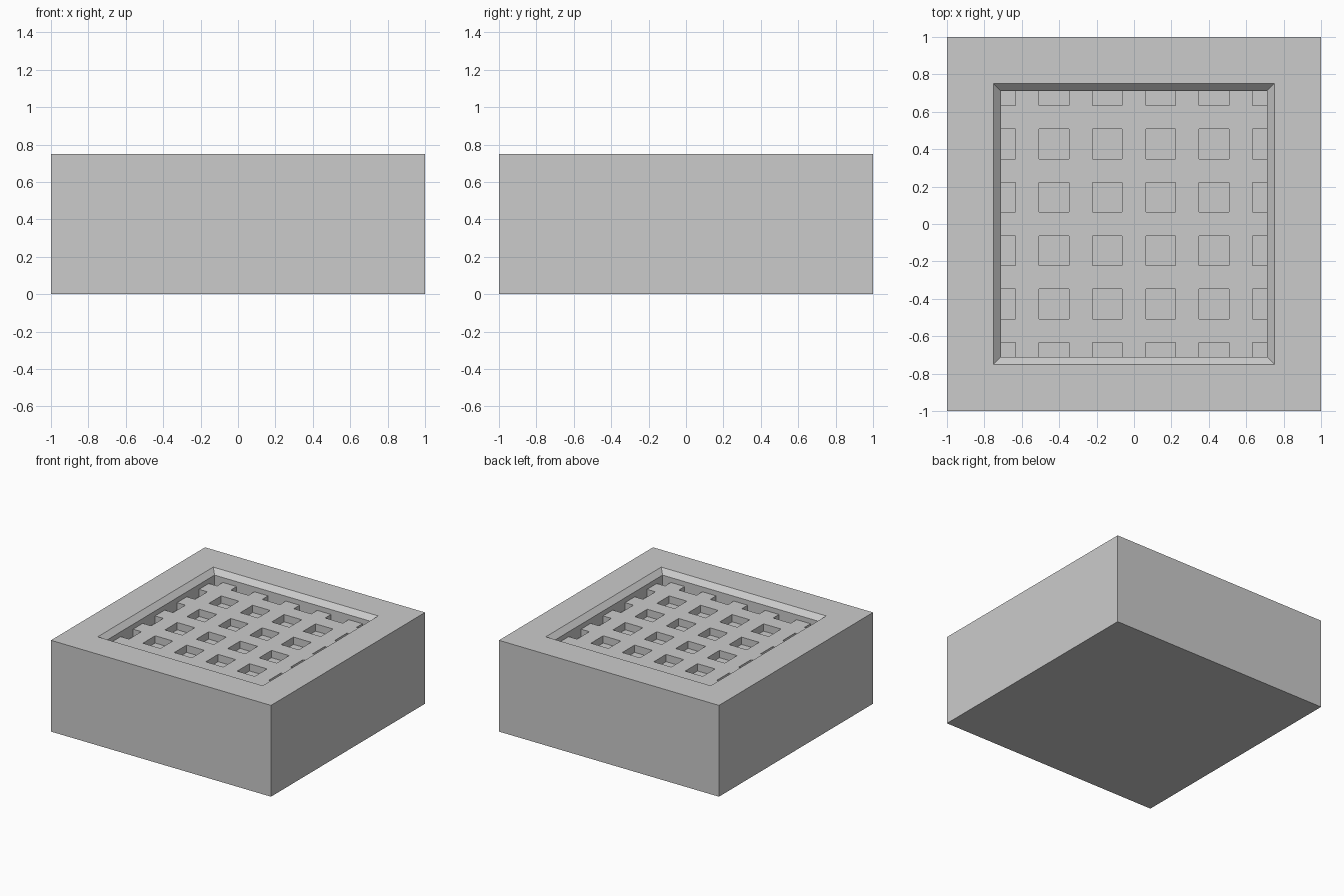
import bpy, bmesh

if "Cube" in bpy.data.objects:
    bpy.data.objects.remove(bpy.data.objects["Cube"])

H = 0.75           # block height
RIM = 0.75         # half width of the opening
WALL = 0.71        # half width of the pocket below the chamfer
CHAMFER_Z = 0.71
GRID_Z = 0.67      # top of the lattice
PIT_Z = 0.61       # bottom of the square holes
PITCH, HOLE = 2 / 7, 0.16


def finish(name, bm):
    bmesh.ops.remove_doubles(bm, verts=bm.verts, dist=1e-5)
    bmesh.ops.recalc_face_normals(bm, faces=bm.faces)
    mesh = bpy.data.meshes.new(name)
    bm.to_mesh(mesh)
    bm.free()
    obj = bpy.data.objects.new(name, mesh)
    bpy.context.collection.objects.link(obj)
    return obj


def quad(bm, *pts):
    bm.faces.new([bm.verts.new(p) for p in pts])


bm = bmesh.new()

# Outer block, flat rim and chamfered opening, as stacked square rings
rings = [[bm.verts.new((sx * h, sy * h, z)) for sx, sy in ((-1, -1), (1, -1), (1, 1), (-1, 1))]
         for h, z in ((1, 0), (1, H), (RIM, H), (WALL, CHAMFER_Z))]
bm.faces.new(rings[0][::-1])
for a, b in zip(rings, rings[1:]):
    for i in range(4):
        j = (i + 1) % 4
        bm.faces.new((a[i], a[j], b[j], b[i]))

# Lattice floor: alternating bars and holes, edge holes clipped by the wall
lines = [-WALL]
for k in range(6):
    c = (k - 2.5) * PITCH
    lines += [c - HOLE / 2, c + HOLE / 2]
lines = [-WALL] + [v for v in lines if abs(v) < WALL - 1e-4] + [WALL]
n = len(lines) - 1


def level(i, j):
    if not (0 <= i < n and 0 <= j < n):
        return CHAMFER_Z
    return PIT_Z if i % 2 == 0 and j % 2 == 0 else GRID_Z


for i in range(n):
    for j in range(n):
        x0, x1, y0, y1 = lines[i], lines[i + 1], lines[j], lines[j + 1]
        z = level(i, j)
        quad(bm, (x0, y0, z), (x1, y0, z), (x1, y1, z), (x0, y1, z))
        # Vertical sides up to each higher neighbour
        for di, dj, p, q in ((-1, 0, (x0, y0), (x0, y1)), (1, 0, (x1, y1), (x1, y0)),
                             (0, -1, (x1, y0), (x0, y0)), (0, 1, (x0, y1), (x1, y1))):
            t = level(i + di, j + dj)
            if t > z:
                quad(bm, (*p, z), (*q, z), (*q, t), (*p, t))

block = finish("recessed_lattice_block", bm)
# Orient every face outward: pocket faces look up or toward the centre
me = block.data
bm = bmesh.new()
bm.from_mesh(me)
bm.normal_update()
for f in bm.faces:
    c = f.calc_center_median()
    if f.normal.z < -0.1 and c.z > 0.1:
        f.normal_flip()
bmesh.ops.dissolve_limit(bm, angle_limit=0.01, verts=bm.verts, edges=bm.edges)
bm.to_mesh(me)
bm.free()
